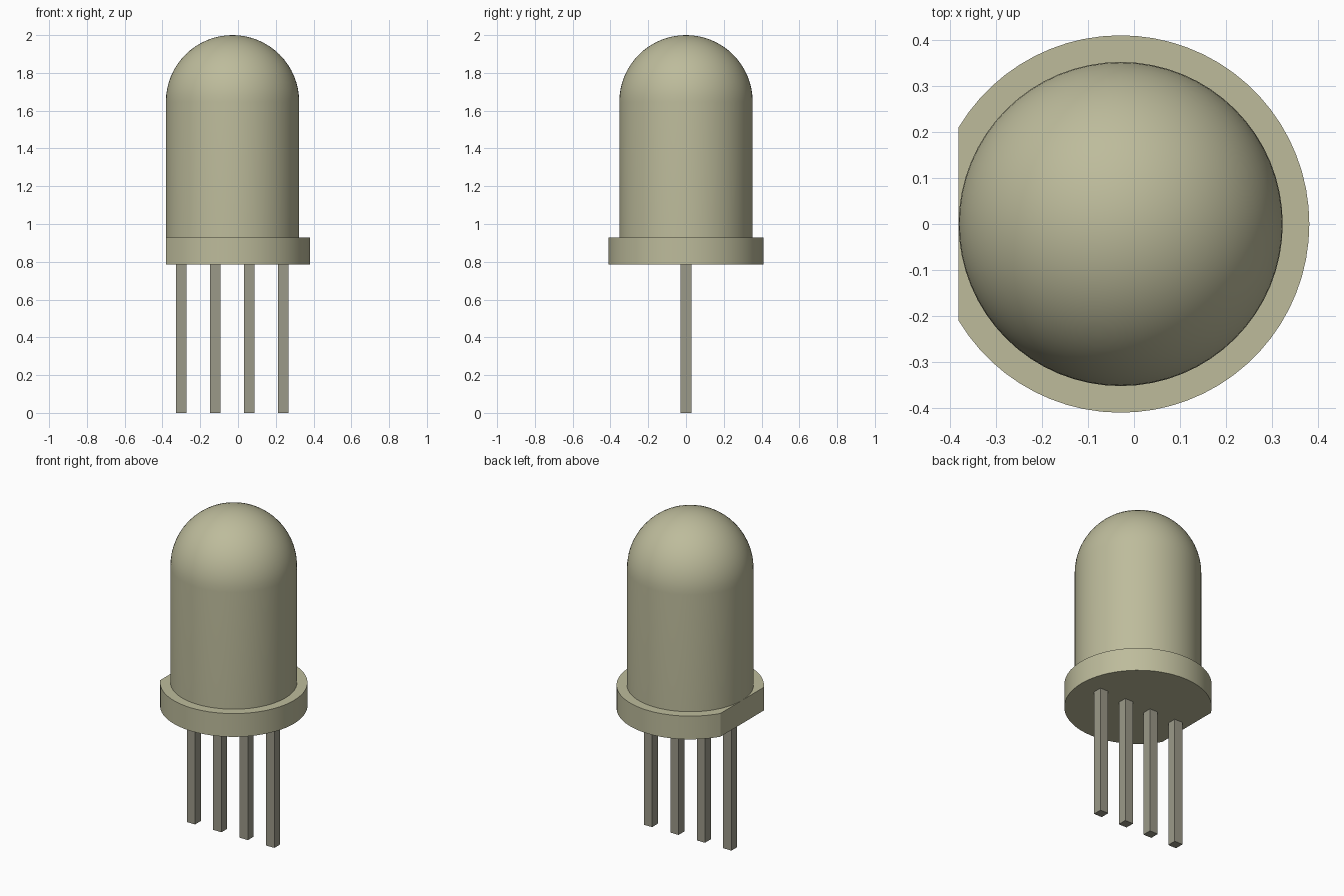
import bpy, bmesh, math

if "Cube" in bpy.data.objects:
    bpy.data.objects.remove(bpy.data.objects["Cube"])

CX = -0.029            # axis of the round parts
R_LENS, R_RIM = 0.353, 0.411
Z_RIM, Z_LENS, Z_TOP = 0.785, 0.928, 2.0


def material(name, rgb):
    m = bpy.data.materials.new(name)
    m.diffuse_color = (*rgb, 1)
    m.use_nodes = True
    m.node_tree.nodes["Principled BSDF"].inputs["Base Color"].default_value = m.diffuse_color
    return m


def finish(bm, name, mat, smooth=True):
    bmesh.ops.recalc_face_normals(bm, faces=bm.faces)
    me = bpy.data.meshes.new(name)
    bm.to_mesh(me)
    bm.free()
    ob = bpy.data.objects.new(name, me)
    bpy.context.collection.objects.link(ob)
    me.materials.append(mat)
    if smooth:
        bpy.ops.object.select_all(action='DESELECT')
        ob.select_set(True)
        bpy.context.view_layer.objects.active = ob
        bpy.ops.object.shade_smooth_by_angle(angle=math.radians(30))
    return ob


plastic = material("plastic", (0.51, 0.50, 0.33))
metal = material("metal", (0.33, 0.32, 0.25))

# Domed lens: half profile revolved about the axis
bm = bmesh.new()
zc = Z_TOP - R_LENS
profile = [(R_LENS, Z_LENS)]
for i in range(17):
    a = math.pi / 2 * i / 16
    profile.append((R_LENS * math.cos(a), zc + R_LENS * math.sin(a)))
verts = [bm.verts.new((CX + r, 0, z)) for r, z in profile]
edges = [bm.edges.new(p) for p in zip(verts, verts[1:])]
bmesh.ops.spin(bm, geom=verts + edges, cent=(CX, 0, 0), axis=(0, 0, 1),
               angle=math.tau, steps=64, use_merge=True)
bmesh.ops.remove_doubles(bm, verts=bm.verts, dist=1e-5)
finish(bm, "domed_lens", plastic)

# Base rim: disc with a flat on the left, extruded upward
bm = bmesh.new()
half = math.pi - math.acos((R_LENS) / R_RIM)
n = 56
ring = []
for i in range(n + 1):
    a = -half + 2 * half * i / n
    ring.append(bm.verts.new((CX + R_RIM * math.cos(a), R_RIM * math.sin(a), Z_RIM)))
face = bm.faces.new(ring)
ext = bmesh.ops.extrude_face_region(bm, geom=[face], use_keep_orig=True)
bmesh.ops.translate(bm, vec=(0, 0, Z_LENS - Z_RIM),
                    verts=[g for g in ext["geom"] if isinstance(g, bmesh.types.BMVert)])
finish(bm, "base_rim", plastic)

# Four square leads
for i in range(4):
    bm = bmesh.new()
    bmesh.ops.create_cube(bm, size=1)
    bmesh.ops.scale(bm, vec=(0.056, 0.056, Z_RIM), verts=bm.verts)
    bmesh.ops.translate(bm, vec=(-0.301 + 0.18 * i, 0, Z_RIM / 2), verts=bm.verts)
    finish(bm, f"lead_{i + 1}", metal, smooth=False)
